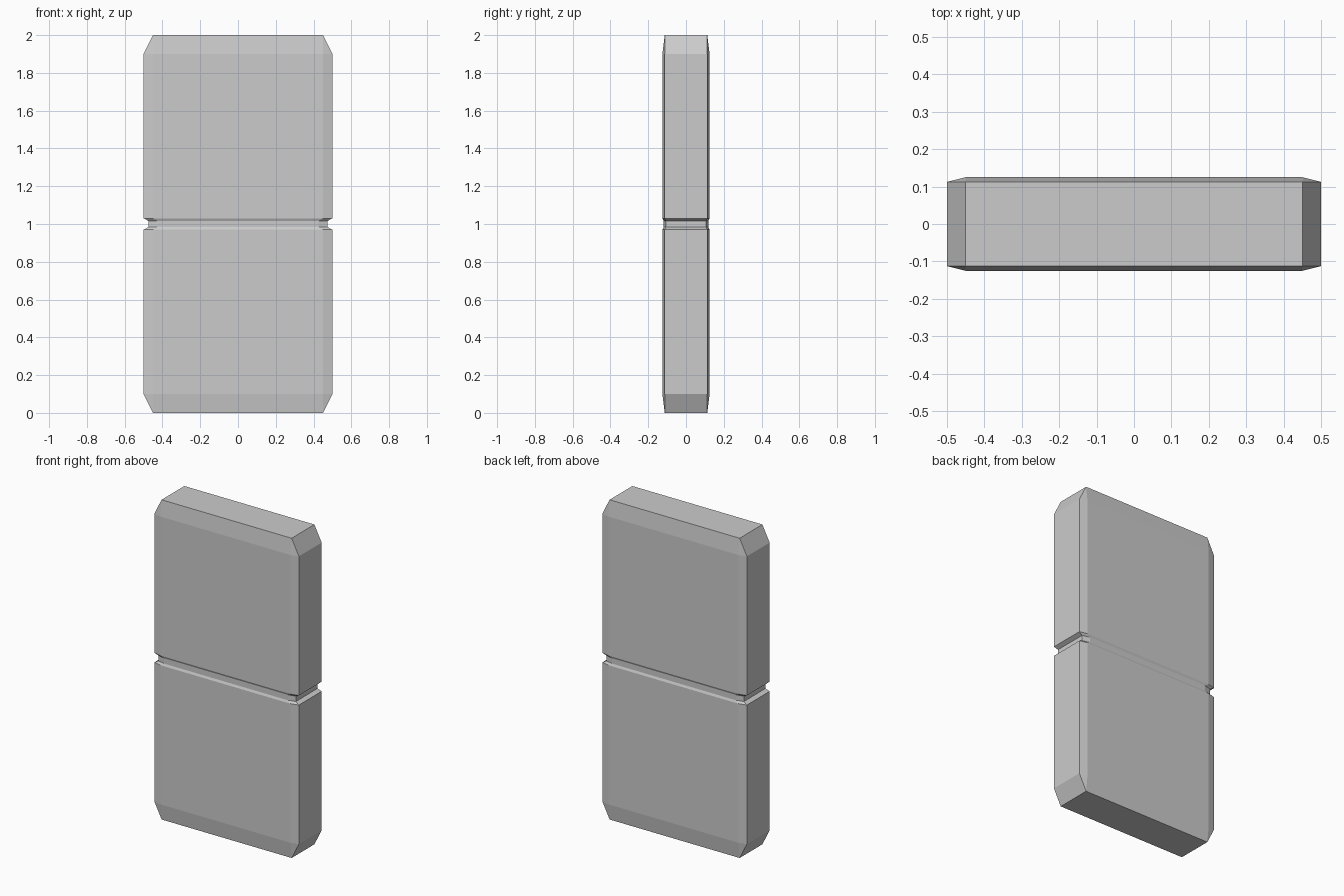
import bpy
import bmesh
from mathutils import Matrix

if "Cube" in bpy.data.objects:
    bpy.data.objects.remove(bpy.data.objects["Cube"])

HALF_SIZE = (0.5, 0.125, 1.0)
GROOVE_OUTER, GROOVE_INNER = 0.03, 0.017

# Chamfered block, bevelled as a cube so the chamfer stretches with the slab
bm = bmesh.new()
bmesh.ops.create_cube(bm, size=2)
bmesh.ops.bevel(bm, geom=bm.edges[:], offset=0.1, offset_type='OFFSET',
                segments=1, profile=0.5, affect='EDGES')

# Edge loops around the middle for the groove
for z in (-GROOVE_OUTER, -GROOVE_INNER, GROOVE_INNER, GROOVE_OUTER):
    bmesh.ops.bisect_plane(bm, geom=bm.verts[:] + bm.edges[:] + bm.faces[:],
                           plane_co=(0, 0, z), plane_no=(0, 0, 1))

# Pull the inner loops in to form the groove floor
for v in bm.verts:
    if abs(v.co.z) < GROOVE_INNER + 0.005:
        v.co.x *= 0.95
        v.co.y *= 0.95

# Stretch into a slab standing on the ground
bmesh.ops.transform(bm, verts=bm.verts[:],
                    matrix=Matrix.Translation((0, 0, 1)) @ Matrix.Diagonal((*HALF_SIZE, 1)))
bmesh.ops.recalc_face_normals(bm, faces=bm.faces[:])

mesh = bpy.data.meshes.new("grooved_slab")
bm.to_mesh(mesh)
bm.free()
bpy.context.collection.objects.link(bpy.data.objects.new("grooved_slab", mesh))
